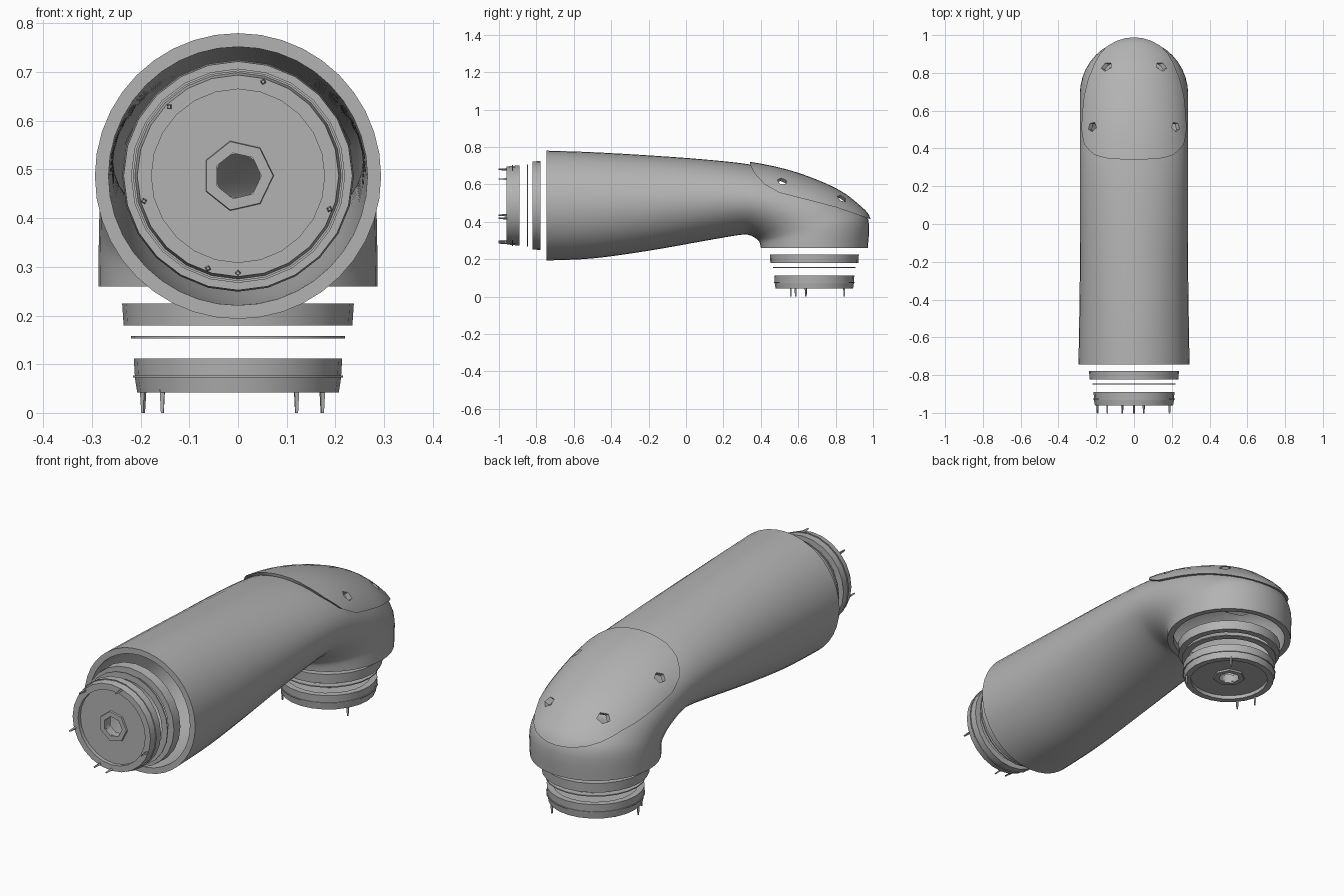
import bpy, bmesh, math
from mathutils import Vector, Matrix

if "Cube" in bpy.data.objects:
    bpy.data.objects.remove(bpy.data.objects["Cube"], do_unlink=True)

grey = bpy.data.materials.new("plain grey")
grey.use_nodes = True
COLOUR = (0.45, 0.45, 0.45, 1)
grey.diffuse_color = COLOUR
grey.node_tree.nodes["Principled BSDF"].inputs["Base Color"].default_value = COLOUR


def make(name, bm, matrix=Matrix()):
    bm.transform(matrix)
    bmesh.ops.recalc_face_normals(bm, faces=bm.faces)
    mesh = bpy.data.meshes.new(name)
    bm.to_mesh(mesh)
    bm.free()
    mesh.materials.append(grey)
    obj = bpy.data.objects.new(name, mesh)
    bpy.context.collection.objects.link(obj)
    return obj


def activate(obj):
    bpy.ops.object.select_all(action='DESELECT')
    obj.select_set(True)
    bpy.context.view_layer.objects.active = obj


def smooth(obj, angle=35):
    activate(obj)
    bpy.ops.object.shade_smooth_by_angle(angle=math.radians(angle))


def boolean(obj, cutter, operation):
    activate(obj)
    mod = obj.modifiers.new("cut", 'BOOLEAN')
    mod.object, mod.operation, mod.solver = cutter, operation, 'EXACT'
    bpy.ops.object.modifier_apply(modifier=mod.name)


def skin(bm, rings, closed):
    """Bridge equal rings of points with quads."""
    rows = [[bm.verts.new(p) for p in ring] for ring in rings]
    n = len(rows[0])
    pairs = list(zip(rows, rows[1:] + rows[:1]))
    for a, b in pairs if closed else pairs[:-1]:
        for i in range(n):
            j = (i + 1) % n
            bm.faces.new((a[i], a[j], b[j], b[i]))


# Elbow tube sections: inner point (y, z), outer point (y, z), half width
KEYS = [Vector(k) for k in (
    (-.745, .193, -.745, .78, .294),
    (-.5, .204, -.5, .772, .29),
    (-.2, .245, -.2, .755, .286),
    (.1, .298, .1, .733, .285),
    (.29, .33, .35, .705, .285),
    (.34, .328, .57, .657, .285),
    (.37, .313, .78, .577, .285),
    (.387, .30, .90, .497, .285),
    (.395, .285, .975, .41, .286),
    (.40, .26, .972, .26, .287))]


def sections(steps=4):
    out = []
    for i in range(len(KEYS) - 1):
        b, c = KEYS[i], KEYS[i + 1]
        a = KEYS[i - 1] if i else b
        d = KEYS[min(i + 2, len(KEYS) - 1)]
        for s in range(steps):
            t = s / steps
            out.append(b + (c - a) * (t / 2)
                       + (2 * a - 5 * b + 4 * c - d) * (t * t / 2)
                       + (3 * b - a - 3 * c + d) * (t ** 3 / 2))
    return out + [KEYS[-1]]


def section_ring(k, grow, sides=40):
    inner, outer = Vector((0, k[0], k[1])), Vector((0, k[2], k[3]))
    centre, axis = (inner + outer) / 2, (outer - inner) / 2
    axis = axis.normalized() * (axis.length + grow)
    side = Vector((k[4] + grow, 0, 0))
    angles = [math.tau * i / sides for i in range(sides)]
    return [centre + axis * math.cos(a) + side * math.sin(a) for a in angles]


def tube_shell(name, outside, inside):
    bm = bmesh.new()
    path = sections()
    skin(bm, [section_ring(k, outside) for k in path]
         + [section_ring(k, inside) for k in reversed(path)], True)
    return make(name, bm)


# Cap outline extruded sideways, used to split the cap from the tube
outline = [(.335, .9), (.335, .76), (.345, .70), (.365, .66), (.42, .60),
           (.5, .555), (.63, .522), (.8, .478), (1.1, .375), (1.1, .9)]
bm = bmesh.new()
face = bm.faces.new([bm.verts.new((-.5, y, z)) for y, z in outline])
ext = bmesh.ops.extrude_face_region(bm, geom=[face])
bmesh.ops.translate(bm, vec=(1, 0, 0),
                    verts=[v for v in ext["geom"] if isinstance(v, bmesh.types.BMVert)])
outline_cutter = make("outline_cutter", bm)

# Four small five-sided openings in the cap
bm = bmesh.new()
for side in (-1, 1):
    for x, y, z in ((.17, .84, .54), (.225, .515, .62)):
        at = Vector((side * x, y, z))
        out = at - Vector((0, y - .05, .43))
        rot = out.to_track_quat('Z', 'Y').to_matrix().to_4x4()
        bmesh.ops.create_cone(bm, cap_ends=True, segments=5, radius1=.027, radius2=.027,
                              depth=.16, matrix=Matrix.Translation(at) @ rot)
hole_cutter = make("hole_cutter", bm)

# Main tube and its fitted cap
body = tube_shell("elbow_tube", 0, -.028)
boolean(body, outline_cutter, 'DIFFERENCE')
cap = tube_shell("elbow_cap", .014, -.010)
boolean(cap, outline_cutter, 'INTERSECT')
boolean(cap, hole_cutter, 'DIFFERENCE')
for obj in (body, cap):
    smooth(obj)
for cutter in (outline_cutter, hole_cutter):
    bpy.data.objects.remove(cutter, do_unlink=True)


def lathe(name, profile, matrix, sides=24):
    """Closed (radius, height) profile turned around the joint axis."""
    bm = bmesh.new()
    skin(bm, [[(r * math.cos(math.tau * i / sides), r * math.sin(math.tau * i / sides), h)
               for i in range(sides)] for r, h in profile], True)
    smooth(make(name, bm, matrix))


def band(r_in, r_out, low, high, taper=0):
    return [(r_in, low), (r_out, low), (r_out - taper, high), (r_in, high)]


def joint(prefix, matrix, pin_angles):
    # Stack of separate rings, flange plate, hub and pins along the axis
    lathe(prefix + "_seal_ring", band(.205, .238, .035, .08, .003), matrix)
    lathe(prefix + "_thin_washer", band(.19, .22, .102, .107), matrix)
    lathe(prefix + "_clamp_ring", band(.185, .214, .148, .183, .002), matrix)
    lathe(prefix + "_clamp_lip", band(.185, .216, .183, .187), matrix)
    lathe(prefix + "_end_ring", band(.178, .212, .187, .218, .005), matrix)
    lathe(prefix + "_flange_plate", band(.045, .19, .175, .2), matrix)
    lathe(prefix + "_hub", band(.048, .08, .165, .208, .008), matrix, 7)
    bm = bmesh.new()
    for angle in pin_angles:
        a = math.radians(angle)
        spot = Matrix.Translation((.2 * math.cos(a), .2 * math.sin(a), .236))
        bmesh.ops.create_cone(bm, cap_ends=True, segments=4, radius1=.007, radius2=.004,
                              depth=.048, matrix=spot @ Matrix.Rotation(a, 4, 'Z'))
    make(prefix + "_pins", bm, matrix)


# Front joint points to -y, lower joint points down
joint("front_joint",
      Matrix.Translation((0, -.742, .487)) @ Matrix.Rotation(math.pi / 2, 4, 'X'),
      (-20, 75, 270, 252, 135, 195))
joint("lower_joint",
      Matrix.Translation((0, .686, .26)) @ Matrix.Rotation(math.pi, 4, 'X'),
      (-193, -219, -53, -330))
